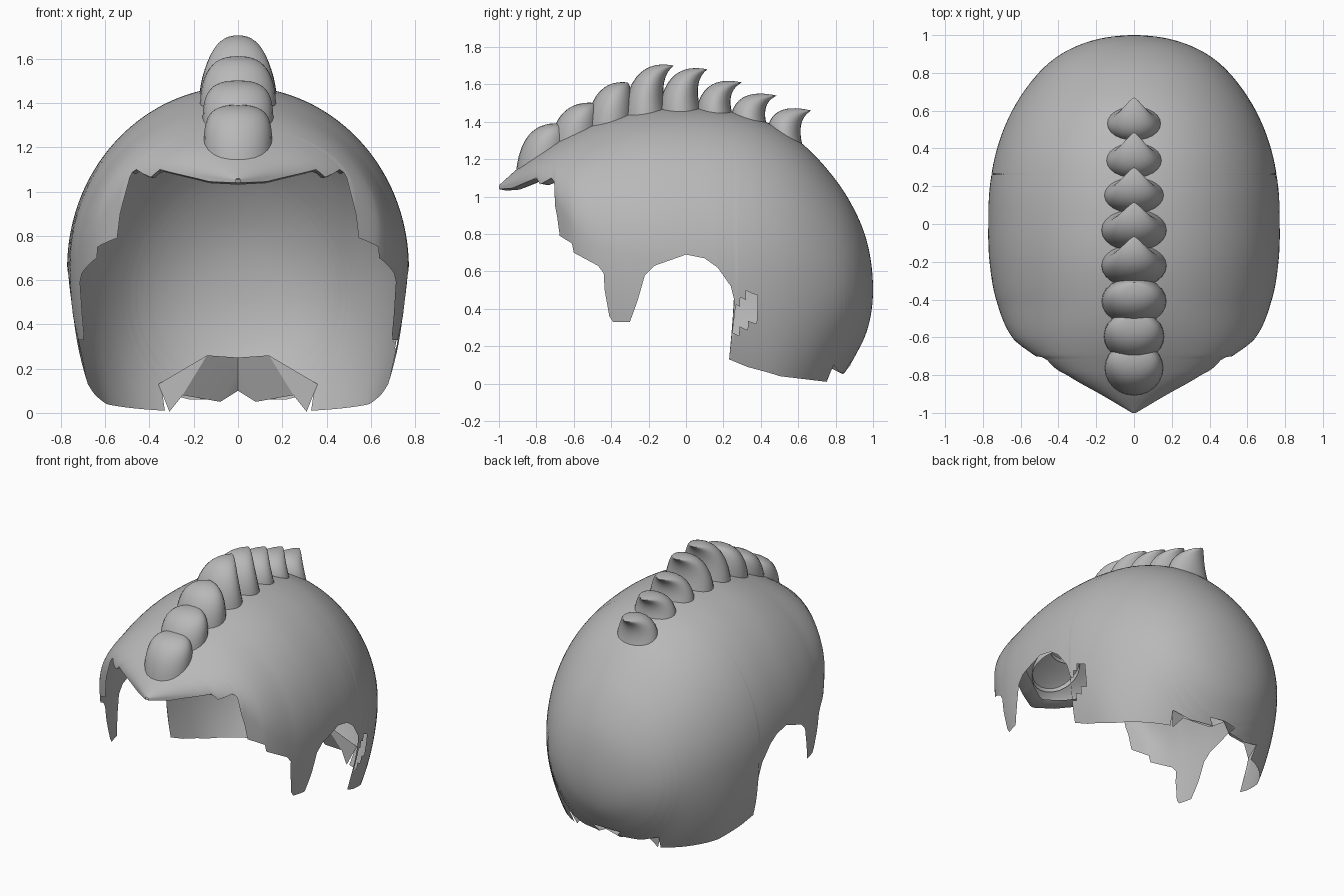
import bpy, bmesh, math
from mathutils import Vector

if "Cube" in bpy.data.objects:
    bpy.data.objects.remove(bpy.data.objects["Cube"])

grey = bpy.data.materials.new("plain grey")
grey.diffuse_color = (0.48, 0.48, 0.48, 1)
grey.use_nodes = True
grey.node_tree.nodes["Principled BSDF"].inputs["Base Color"].default_value = grey.diffuse_color


def finish(bm, name, angle=50):
    bmesh.ops.remove_doubles(bm, verts=bm.verts[:], dist=0.0008)
    bmesh.ops.recalc_face_normals(bm, faces=bm.faces[:])
    me = bpy.data.meshes.new(name)
    bm.to_mesh(me)
    bm.free()
    me.materials.append(grey)
    ob = bpy.data.objects.new(name, me)
    bpy.context.collection.objects.link(ob)
    bpy.ops.object.select_all(action='DESELECT')
    ob.select_set(True)
    bpy.context.view_layer.objects.active = ob
    bpy.ops.object.shade_smooth_by_angle(angle=math.radians(angle))
    return ob


def skin(bm, rows):
    for a, b in zip(rows, rows[1:]):
        for i in range(len(a) - 1):
            bm.faces.new((a[i], a[i + 1], b[i + 1], b[i]))


def warp(y):
    return math.asin(min(y, 1)) if y > 0 else y


def smooth(table, y):
    """Cubic interpolation, round towards the back end."""
    p = [(warp(a), b) for a, b in table]
    u = warp(y)
    n = len(p)
    i = max([k for k in range(n - 1) if p[k][0] <= u + 1e-9])

    def slope(k):
        a, b = p[max(k - 1, 0)], p[min(k + 1, n - 1)]
        return (b[1] - a[1]) / (b[0] - a[0])
    h = p[i + 1][0] - p[i][0]
    t = (u - p[i][0]) / h
    return ((2*t**3 - 3*t*t + 1) * p[i][1] + (t**3 - 2*t*t + t) * h * slope(i)
            + (3*t*t - 2*t**3) * p[i + 1][1] + (t**3 - t*t) * h * slope(i + 1))


def linear(table, y):
    for (a, p), (b, q) in zip(table, table[1:]):
        if y <= b:
            return p + (q - p) * (y - a) / (b - a)
    return table[-1][1]


# Shell profiles along y: crest height, half width, widest height, lowest height
TOP = [(-1, 1.06), (-.9, 1.15), (-.8, 1.225), (-.6, 1.345), (-.4, 1.42), (-.2, 1.465), (0, 1.475),
       (.2, 1.46), (.4, 1.41), (.6, 1.3), (.8, 1.09), (.9, .93), (.97, .75), (1, .5)]
WIDE = [(-1, 0.01), (-.9, .18), (-.8, .36), (-.7, .52), (-.6, .645), (-.4, .73), (-.2, .765), (0, .772),
        (.2, .763), (.4, .725), (.6, .645), (.8, .505), (.9, .385), (.97, .225), (1, 0)]
MID = [(-1, 1.05), (-.9, 1.07), (-.8, 1.07), (-.7, .98), (-.6, .83), (-.4, .7), (0, .65),
       (.4, .6), (.8, .53), (1, .5)]
LOW = [(-1, .7), (-.7, .2), (-.4, -.5), (.3, -.5), (.5, -.48), (.65, -.3), (.8, -.03),
       (.9, .14), (.97, .29), (1, .5)]
# Ragged lower edge: brow, temple, ear arch, neck
EDGE = [(-1, 1.04), (-.93, 1.045), (-.8, 1.1), (-.78, 1.065), (-.72, 1.1), (-.705, 1.08), (-.7, .95),
        (-.69, .9), (-.675, .79), (-.61, .75), (-.6, .7), (-.47, .63), (-.44, .59), (-.435, .5),
        (-.41, .36), (-.39, .33), (-.3, .33), (-.26, .44), (-.22, .58), (-.17, .63), (0, .69),
        (.1, .67), (.17, .62), (.24, .52), (.262, .43), (.268, .13), (.35, .09), (.5, .04),
        (.75, .01), (.79, .1), (.82, .06), (.85, .06), (.87, .1), (.9, -1)]

ys = {round(-1 + .025 * k, 4) for k in range(40)} | {.28, .3, .32, .34, .36, .38}
ys |= {round(math.sin(math.pi / 2 * k / 48), 4) for k in range(49)} | {y for y, z in EDGE}
N = 44
bm = bmesh.new()
rows = []
for y in sorted(ys):
    top, w, mid, low = (smooth(t, y) for t in (TOP, WIDE, MID, LOW))
    edge = min(linear(EDGE, y), top - .001)
    up, down = max(top - mid, .002), max(mid - low, .002)
    c = (edge - mid) / (up if edge > mid else down)
    end = math.acos(max(-1, min(1, c)))
    row = []
    for k in range(-N, N + 1):
        t = end * k / N
        z = mid + math.cos(t) * (up if math.cos(t) > 0 else down)
        row.append(bm.verts.new((w * math.sin(t), y, z)))
    rows.append(row)
skin(bm, rows)

# Torn gap behind the ear arch on the right
gap = []
for f in bm.faces:
    c = f.calc_center_median()
    if c.x > 0 and .272 < c.y < .39 and .28 + max(0, c.y - .29) * .6 < c.z < min(.49, .15 + c.y):
        gap.append(f)
bmesh.ops.delete(bm, geom=gap, context='FACES')

# Lower corner behind the ear leans forward
for v in bm.verts:
    if .262 <= v.co.y < .45 and v.co.z < .43:
        v.co.y -= (.43 - v.co.z) * .13 * (.45 - v.co.y) / .19
finish(bm, "shell")

# Rolled lip under the brow
bm = bmesh.new()
lip = []
for k in range(-24, 25):
    s = abs(k) / 24
    y = -1 + .29 * s
    x = smooth(WIDE, y)
    z = linear(EDGE, y)
    mid, top = smooth(MID, y), smooth(TOP, y)
    if z > mid:
        x *= math.sqrt(max(0, 1 - ((z - mid) / (top - mid)) ** 2))
    x = math.copysign(x, k) if k else 0
    lip.append([bm.verts.new(p) for p in ((x, y, z), (x * .97, y + .04, z - .008),
                                          (x * .93, y + .1, z + .015))])
skin(bm, lip)
finish(bm, "brow_lip")

# Folded flaps at the nape
bm = bmesh.new()
for s in (-1, 1):
    for pts in ([(.25, .78, .08), (.08, .84, .05), (0, .84, .2), (0, .8, .25), (.14, .74, .26)],
                [(.31, .75, .005), (.36, .79, .13), (.14, .74, .26), (.25, .78, .08)],
                [(.08, .84, .05), (0, .84, .2), (0, .88, .1)]):
        bm.faces.new([bm.verts.new((s * x, y, z)) for x, y, z in pts])
finish(bm, "nape_flaps", 20)


def bezier(a, b, c, t):
    return a * (1 - t) ** 2 + b * 2 * t * (1 - t) + c * t * t


def crest_piece(name, front, back, tip, width, taper, hook):
    """Curved horn swept between a front and a back outline."""
    f, b, p = (Vector((0, *q)) for q in (front, back, tip))
    cf = Vector((0, f.y + .025, p.z + (.05 if hook else .025)))
    cb = Vector((0, b.y - hook, b.z + (p.z - b.z) * .75))
    bm = bmesh.new()
    rings = []
    for i in range(17):
        s = math.sin(math.pi / 2 * i / 16)
        u, v = bezier(f, cf, p, s), bezier(b, cb, p, s)
        m, h = (u + v) / 2, (v - u) / 2
        w = width * max(0, 1 - s ** taper) ** .77
        ring = [bm.verts.new(m + h * math.cos(a) + Vector((w * math.sin(a), 0, 0)))
                for a in (2 * math.pi * k / 24 for k in range(24))]
        rings.append(ring + ring[:1])
    skin(bm, rings)
    finish(bm, name, 60)


# Crest: three rounded scales, then five hooked horns
PIECES = [((-.91, 1.12), (-.62, 1.27), (-.66, 1.39), .155, 2.5, 0),
          ((-.73, 1.25), (-.46, 1.37), (-.48, 1.5), .16, 2.3, 0),
          ((-.54, 1.33), (-.28, 1.41), (-.31, 1.61), .172, 2, 0),
          ((-.34, 1.39), (-.1, 1.43), (-.065, 1.7), .175, 1.4, .055),
          ((-.15, 1.42), (.085, 1.44), (.115, 1.68), .175, 1.4, .055),
          ((.05, 1.43), (.255, 1.42), (.3, 1.61), .16, 1.4, .05),
          ((.235, 1.41), (.44, 1.36), (.485, 1.54), .15, 1.4, .05),
          ((.435, 1.36), (.63, 1.25), (.67, 1.46), .145, 1.4, .05)]
for i, piece in enumerate(PIECES):
    crest_piece(("crest_scale_%d" if i < 3 else "crest_horn_%d") % (i + 1), *piece)
